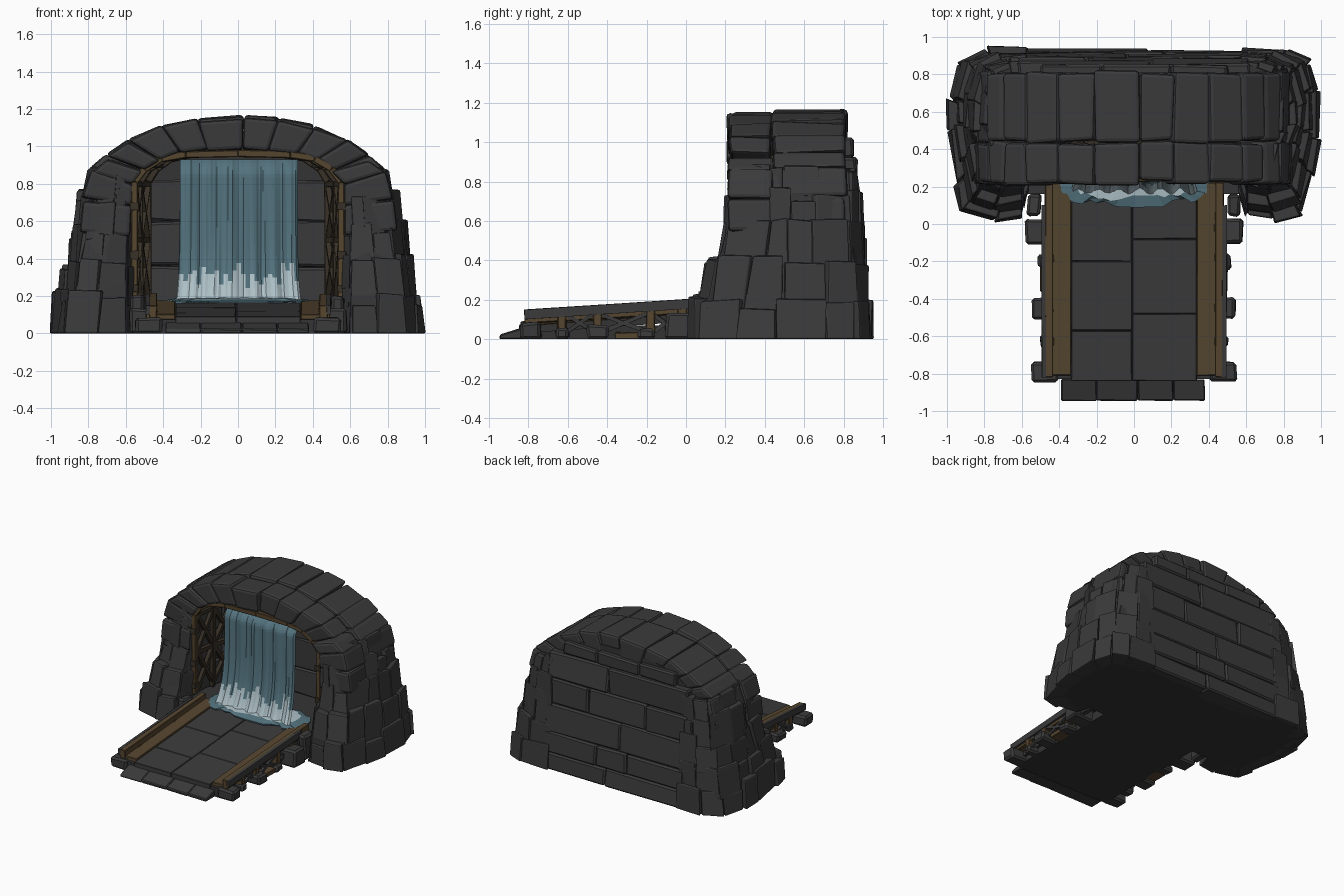
import bpy, bmesh, math, random
from mathutils import Vector as V

if "Cube" in bpy.data.objects:
    bpy.data.objects.remove(bpy.data.objects["Cube"])
random.seed(7)
R = random.uniform

def mat(name, c):
    m = bpy.data.materials.new(name)
    m.diffuse_color = (*c, 1)
    m.use_nodes = True
    m.node_tree.nodes["Principled BSDF"].inputs["Base Color"].default_value = m.diffuse_color
    return m
STONE = mat("dark stone", (.043, .043, .043))
MORTAR = mat("deep stone", (.034, .034, .034))
WOOD = mat("brown timber", (.092, .06, .028))
DARKWOOD = mat("shadowed timber", (.04, .031, .02))
WATER = mat("blue water", (.088, .172, .21))
FOAM = mat("pale foam", (.42, .53, .57))

def finish(bm, name, mats, bevel=0, seg=1):
    bmesh.ops.recalc_face_normals(bm, faces=bm.faces)
    me = bpy.data.meshes.new(name)
    bm.to_mesh(me)
    bm.free()
    for m in mats:
        me.materials.append(m)
    ob = bpy.data.objects.new(name, me)
    bpy.context.collection.objects.link(ob)
    if bevel:
        b = ob.modifiers.new("worn edges", 'BEVEL')
        b.width, b.segments, b.limit_method = bevel, seg, 'ANGLE'
    return ob

def hexa(bm, p, j=0):  # block from 4 + 4 corners, jittered but kept above ground
    vs = [bm.verts.new((a[0] + R(-j, j), a[1] + R(-j, j), max(0, a[2] + (R(-j, j) if a[2] > 0 else 0)))) for a in p]
    for f in ((0, 1, 2, 3), (4, 5, 6, 7), (0, 1, 5, 4), (1, 2, 6, 5), (2, 3, 7, 6), (3, 0, 4, 7)):
        bm.faces.new([vs[i] for i in f])

def box(bm, x0, x1, y0, y1, z0, z1, j=0, rise=0):  # box whose far (y1) end is lifted by rise
    q = ((x0, y0, 0), (x1, y0, 0), (x1, y1, rise), (x0, y1, rise))
    hexa(bm, [(x, y, z + r) for z in (z0, z1) for x, y, r in q], j)

def beam(bm, a, b, w, up=(0, 1, 0)):
    a, b = V(a), V(b)
    d = (b - a).normalized()
    s = d.cross(V(up)).normalized() * w / 2
    t = d.cross(s).normalized() * w / 2
    hexa(bm, [e + k for e in (a, b) for k in (s + t, s - t, -s - t, t - s)], .002)

def skin(bm, rows):  # closed loops joined into a capped solid
    rows = [[bm.verts.new(p) for p in r] for r in rows]
    bm.faces.new(rows[0])
    bm.faces.new(rows[-1])
    for a, b in zip(rows, rows[1:]):
        for i in range(len(a)):
            k = (i + 1) % len(a)
            bm.faces.new((a[i], a[k], b[k], b[i]))

def interp(tab, z):
    for (a, u), (b, v) in zip(tab, tab[1:]):
        if z <= b:
            return u + (v - u) * (z - a) / (b - a)
    return tab[-1][1]

# Silhouette of the flanks by height: outer x, front y, back y
XO = [(0, 1.0), (.2, .97), (.4, .925), (.55, .89), (.75, .84), (.9, .77)]
YF = [(0, .02), (.2, .045), (.36, .12), (.5, .2), (.9, .225)]
YB = [(0, .94), (.4, .915), (.9, .865)]

def ring(z):
    X, f, b = interp(XO, z), interp(YF, z), interp(YB, z)
    return [V((x, y, z)) for x, y in ((.56, f + .14), (.6, f + .01), (.77 * X, f - .01), (.925 * X, f + .03),
            (.965 * X, f + .22), (X, .5), (X, .68), (.94 * X, b - .04), (.8 * X, b), (.57, b))]

def on_ring(t, z):
    p = ring(z)
    t = min(max(t, 0), len(p) - 1.001)
    return p[int(t)].lerp(p[int(t) + 1], t % 1)

# Flank walls: uneven coursed stones around a solid core
levels = [0, .2, .39, .56, .73, .87]
for s, side in ((-1, "left"), (1, "right")):
    bm, core = bmesh.new(), bmesh.new()
    for r, (z0, z1) in enumerate(zip(levels, levels[1:])):
        cuts = [0] + [i + R(-.2, .2) for i in range(1, 9)] + [9]
        for t0, t1 in zip(cuts, cuts[1:]):
            out, g, c = R(.975, 1.03), .012, []
            top = z1 + (R(-.05, .05) if r < 4 else R(-.02, .02))
            for z, zs in ((0 if r == 0 else z0 - .06, z0 * .85 + z1 * .15), (top, z0 * .35 + z1 * .65)):
                a, b = on_ring(t0 + g, zs), on_ring(t1 - g, zs)
                for p, k in ((a, out), (b, out), (b, .7), (a, .7)):
                    x, y = .62 + (p.x - .62) * k, .5 + (p.y - .5) * k
                    c.append((s * min(x, 1), min(max(y, 0), .945), z))
            hexa(bm, c, .009)
    skin(core, [[(s * (.6 + (p.x - .6) * .92), .5 + (p.y - .5) * .94, z) for p in ring(z)] for z in levels])
    finish(bm, side + "_flank_stones", [STONE], .022, 2)
    finish(core, side + "_flank_core", [MORTAR])

# Vault: wedge stones between inner and outer arch lines, in two deep rows
half = [((.575, .52), (.85, .55)), ((.57, .68), (.835, .72)), ((.565, .80), (.79, .87)), ((.50, .87), (.70, .945)),
        ((.42, .93), (.585, 1.03)), ((.31, .965), (.41, 1.105)), ((.16, .98), (.215, 1.15))]
arch = [((-a, b), (-c, d)) for (a, b), (c, d) in half] + [((.02, .98), (.03, 1.162))] + half[::-1]
bm = bmesh.new()
for row, (y0, y1) in enumerate(((.22, .435), (.44, .81))):
    for (i0, o0), (i1, o1) in zip(arch, arch[1:]):
        k = R(-.002, .014) if row else R(-.015, .004)
        a, b = y0 + R(-.014, .008), y1 + R(-.008, .014)
        q = [i0, i1] + [(x * (1 + k * .5), z * (1 + k)) for x, z in (o1, o0)]
        hexa(bm, [(x, y, z) for y in (a, b) for x, z in q], .008)
finish(bm, "vault_stones", [STONE], .02, 2)

# Solid back panel and cave floor
bm = bmesh.new()
mid = [(-.75, 0)] + [((a + c) / 2, (b + d) / 2) for (a, b), (c, d) in arch] + [(.75, 0)]
skin(bm, [[(x, y, z) for x, z in mid] for y in (.76, .81)])
box(bm, -.8, .8, .16, .86, 0, .155)
finish(bm, "cave_back_and_floor", [MORTAR])

# Back wall courses
bm = bmesh.new()
zs = [0, .14, .3, .52, .72, .92]
for r, (z0, z1) in enumerate(zip(zs, zs[1:])):
    n = 2 + r % 2
    cuts = [-.62] + [-.62 + 1.24 * i / n + R(-.1, .1) for i in range(1, n)] + [.62]
    for a, b in zip(cuts, cuts[1:]):
        y0, y1 = interp(YB, z0) + R(-.014, .004), interp(YB, z1) + R(-.014, .006)
        hexa(bm, [(x, y, z) for z, yb in ((z0, y0), (z1, y1)) for x, y in ((a, .78), (b, .78), (b, yb), (a, yb))], .006)
for a, b in ((-.5, -.17), (-.17, .2), (.2, .5)):
    box(bm, a, b, .78, .85, .92, 1.02, .006)
finish(bm, "back_wall_stones", [STONE], .012)

# Interior lining stones, narrowing towards the back
bm = bmesh.new()
for z0, z1 in ((.15, .36), (.36, .6), (.6, .82)):
    for s in (-1, 1):
        for y0, y1 in ((.34, .55), (.55, .77)):
            xa, xb = .58 - (y0 - .3) * .25, .58 - (y1 - .3) * .25
            q = [(s * xa, y0), (s * .64, y0), (s * .64, y1), (s * xb, y1)]
            hexa(bm, [(x, y, z) for z in (z0, z1) for x, y in q], .008)
    for i in range(4):
        box(bm, -.52 + i * .26, -.26 + i * .26, .7, .78, z0, z1, .01)
finish(bm, "cave_lining_stones", [STONE], .012)

# Timber arch at the mouth, with shadowed frames, cross braces and brackets inside
path = [(-.552, .17), (-.552, .81), (-.5, .88), (-.41, .935), (-.28, .957), (0, .962)]
path += [(-x, z) for x, z in path[-2::-1]]
for name, y, m, k in (("mouth_timber_arch", .245, WOOD, 1), ("inner_timber_arch", .43, DARKWOOD, .95),
                      ("rear_timber_arch", .62, DARKWOOD, .87)):
    bm = bmesh.new()
    for (a, b), (c, d) in zip(path, path[1:]):
        beam(bm, (a * k, y, b), (c * k, y, d), .036)
    finish(bm, name, [m], .004)
bm = bmesh.new()
for s in (-1, 1):
    for y0, y1, x0, x1 in ((.26, .43, .55, .525), (.43, .62, .525, .48)):
        for z0, z1 in ((.2, .5), (.5, .8), (.5, .2), (.8, .5)):
            beam(bm, (s * x0, y0, z0), (s * x1, y1, z1), .028, (1, 0, 0))
        for x, z in ((1, .5), (1, .8), (.85, .9), (.65, .945)):
            beam(bm, (s * x * x0, y0, z), (s * x * x1, y1, z), .03, (1, 0, 0))
    for z in (.24, .42, .68):
        box(bm, s * .555 - .024, s * .555 + .024, .215, .27, z - .02, z + .02, .004)
finish(bm, "cave_cross_braces", [DARKWOOD])

# Ramp: core, paving slabs and front step
bm = bmesh.new()
box(bm, -.42, .42, -.83, .2, 0, .07)
box(bm, -.44, .44, -.83, .2, .03, .075, 0, .073)
finish(bm, "ramp_core", [MORTAR])
bm = bmesh.new()
deck = lambda y: .09 + (y + .84) * .073
for x0, x1, ys in ((-.335, -.012, (-.84, -.57, -.2, .22)), (-.008, .335, (-.84, -.48, -.08, .22))):
    for a, b in zip(ys, ys[1:]):
        box(bm, x0, x1, a + .001, b - .001, deck(a) - .04, deck(a), .001, deck(b) - deck(a))
finish(bm, "ramp_paving", [STONE], .003)
bm = bmesh.new()
for a, b in ((-.39, -.2), (-.2, .02), (.02, .21), (.21, .38)):
    hexa(bm, [(x, y, z) for zf, zb in ((0, 0), (.022, .058))
              for x, y, z in ((a, -.945, zf), (b, -.945, zf), (b, -.83, zb), (a, -.83, zb))], .003)
finish(bm, "front_step", [STONE], .006)

# Ramp edges: flush planks, raised rails, fascia, posts, braces and footing stones
for s, side in ((-1, "left"), (1, "right")):
    rail, trim, feet = bmesh.new(), bmesh.new(), bmesh.new()
    box(rail, s * .335, s * .45, -.81, .22, .07, .102, .002, .074)
    box(rail, s * .435, s * .478, -.82, .22, .08, .148, .003, .066)
    for y in (-.63, -.45, -.18, -.02):
        box(rail, s * .43, s * .492, y - .022, y + .022, .03, .11 + (y + .84) * .065, .004)
    box(rail, s * .41, s * .5, -.36, -.23, 0, .035, .003)
    box(trim, s * .472, s * .495, -.82, .1, .102, .15, .002, .06)
    for a, b in ((-.6, -.47), (-.42, -.2), (-.16, -.04)):
        beam(trim, (s * .475, a, .04), (s * .475, b, .13), .02, (1, 0, 0))
        beam(trim, (s * .475, a, .12), (s * .475, b, .04), .02, (1, 0, 0))
    for y, w, x, h in ((-.79, .055, .55, .085), (-.63, .035, .5, .06), (-.45, .055, .545, .07),
                       (-.2, .04, .52, .05), (-.04, .065, .58, .13), (.1, .06, .57, .2)):
        box(feet, s * (.4 if h < .2 else .5), s * x, y - w, y + w, 0, h, .008)
    finish(rail, side + "_ramp_rail", [WOOD], .004)
    finish(trim, side + "_ramp_fascia", [STONE])
    finish(feet, side + "_ramp_footings", [STONE], .014)

# Waterfall: folded sheet, ragged foam at its foot
bm = bmesh.new()
NX, NZ = 54, 40
fold = [R(-.005, .005) for _ in range(NX + 1)]
foam = [h for _ in range(NX // 2) for h in [R(.24, .31) + (.05 if R(0, 1) > .75 else 0)] * 2]
grid = [[bm.verts.new(((-.31 + .63 * u) * (1 + .06 * (1 - v) ** 6), .26 + .014 * math.sin(u * 38 + v) * (1 - .4 * v)
         + fold[int(u * NX + .5)] - .1 * (1 - v) ** 5 + .07 * max(0, (v - .88) / .12) ** 2, .165 + .765 * v))
         for u in (i / NX for i in range(NX + 1))] for v in (j / NZ for j in range(NZ + 1))]
for j in range(NZ):
    for i in range(NX):
        f = bm.faces.new((grid[j][i], grid[j][i + 1], grid[j + 1][i + 1], grid[j + 1][i]))
        f.material_index = int(.165 + .765 * j / NZ < foam[i])
finish(bm, "waterfall", [WATER, FOAM]).modifiers.new("thickness", 'SOLIDIFY').thickness = .015

# Splash pool: foam centre with ragged blue rim
bm = bmesh.new()
N = 56
ang = [2 * math.pi * i / N for i in range(N)]
sq = lambda c: math.copysign(abs(c) ** .65, c)
hub = bm.verts.new((0, .27, .194))
rings = [[bm.verts.new((.42 * k * sq(math.cos(a)), .27 + .165 * k * sq(math.sin(a)) * R(.88, 1.15), z)) for a in ang]
         for k, z in ((.5, .192), (.8, .187), (1, .173))]
for i in range(N):
    n = (i + 1) % N
    bm.faces.new((hub, rings[0][i], rings[0][n])).material_index = 1
    for k in (0, 1):
        f = bm.faces.new((rings[k][i], rings[k + 1][i], rings[k + 1][n], rings[k][n]))
        f.material_index = 1 - k
finish(bm, "splash_pool", [WATER, FOAM]).modifiers.new("thickness", 'SOLIDIFY').thickness = .012
